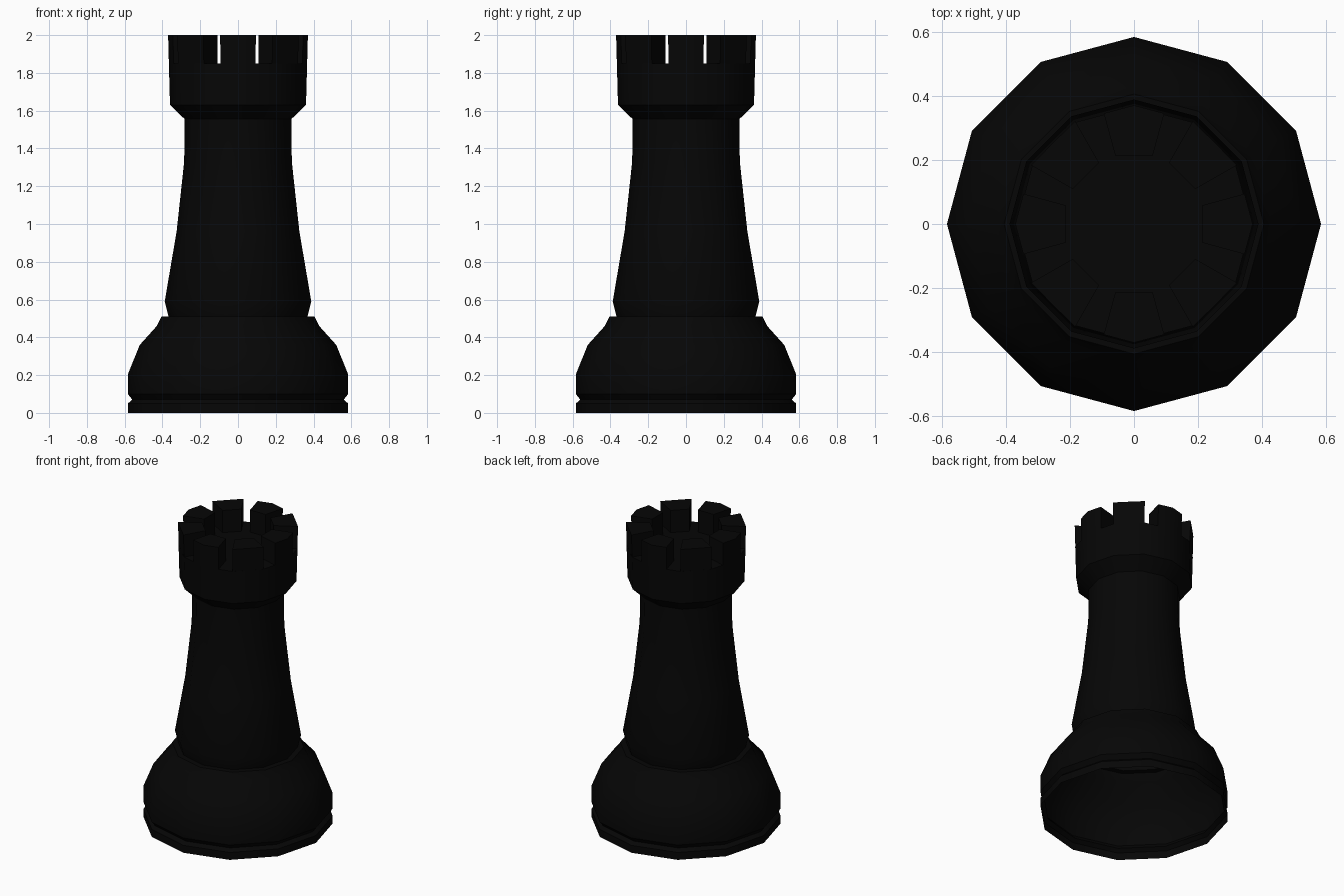
import bpy
import bmesh
from math import sin, cos, radians

if "Cube" in bpy.data.objects:
    bpy.data.objects.remove(bpy.data.objects["Cube"], do_unlink=True)

SIDES = 12
STEP = 360 / SIDES

black = bpy.data.materials.new("near_black")
black.use_nodes = True
colour = (0.0018, 0.0018, 0.0018, 1)
black.diffuse_color = colour
black.node_tree.nodes["Principled BSDF"].inputs["Base Color"].default_value = colour


def polar(radius, angle, z):
    a = radians(angle)
    return (radius * cos(a), radius * sin(a), z)


def finish(name, bm):
    mesh = bpy.data.meshes.new(name)
    bm.to_mesh(mesh)
    bm.free()
    mesh.materials.append(black)
    obj = bpy.data.objects.new(name, mesh)
    bpy.context.collection.objects.link(obj)
    bpy.ops.object.select_all(action='DESELECT')
    obj.select_set(True)
    bpy.context.view_layer.objects.active = obj
    bpy.ops.object.shade_smooth_by_angle(angle=radians(34))


def bridge(bm, low, high):
    for i in range(len(low)):
        j = (i + 1) % len(low)
        bm.faces.new((low[i], low[j], high[j], high[i]))


def lathe(name, profile, top=False):
    """Turn (radius, z) points into a hollow twelve-sided shell."""
    bm = bmesh.new()
    rings = [[bm.verts.new(polar(r, i * STEP, z)) for i in range(SIDES)]
             for r, z in profile]
    for low, high in zip(rings, rings[1:]):
        bridge(bm, low, high)
    if top:
        bm.faces.new(rings[-1])
    finish(name, bm)


# Hollow foot, open below, with a groove, rounded shoulder and narrow shelf
lathe("base", [(0.583, 0), (0.583, 0.05), (0.56, 0.07), (0.583, 0.1),
               (0.583, 0.205), (0.52, 0.36), (0.43, 0.46), (0.405, 0.51),
               (0.368, 0.51)])

# Tapering hollow shaft
lathe("tower", [(0.368, 0.51), (0.388, 0.59), (0.325, 0.96),
                (0.285, 1.33), (0.282, 1.555)])

# Flared head, flat at the floor between the battlements
FLOOR, TOP = 1.85, 2.0
lathe("crown", [(0.282, 1.555), (0.36, 1.63), (0.366, FLOOR)], top=True)


# Eight battlements following the outline of the crown
def rim(radius, angle):
    return radius * cos(radians(STEP / 2)) / cos(radians(angle % STEP - STEP / 2))


HALF = 15.3
bm = bmesh.new()
for k in range(8):
    mid = k * 45
    loops = []
    for z, r in ((FLOOR, 0.366), (TOP, 0.37)):
        pts = [polar(rim(r, a), a, z) for a in (mid - HALF, mid, mid + HALF)]
        pts += [polar(0.22, mid + HALF, z), polar(0.22, mid - HALF, z)]
        loops.append([bm.verts.new(p) for p in pts])
    bridge(bm, *loops)
    bm.faces.new(loops[1])
finish("battlements", bm)
